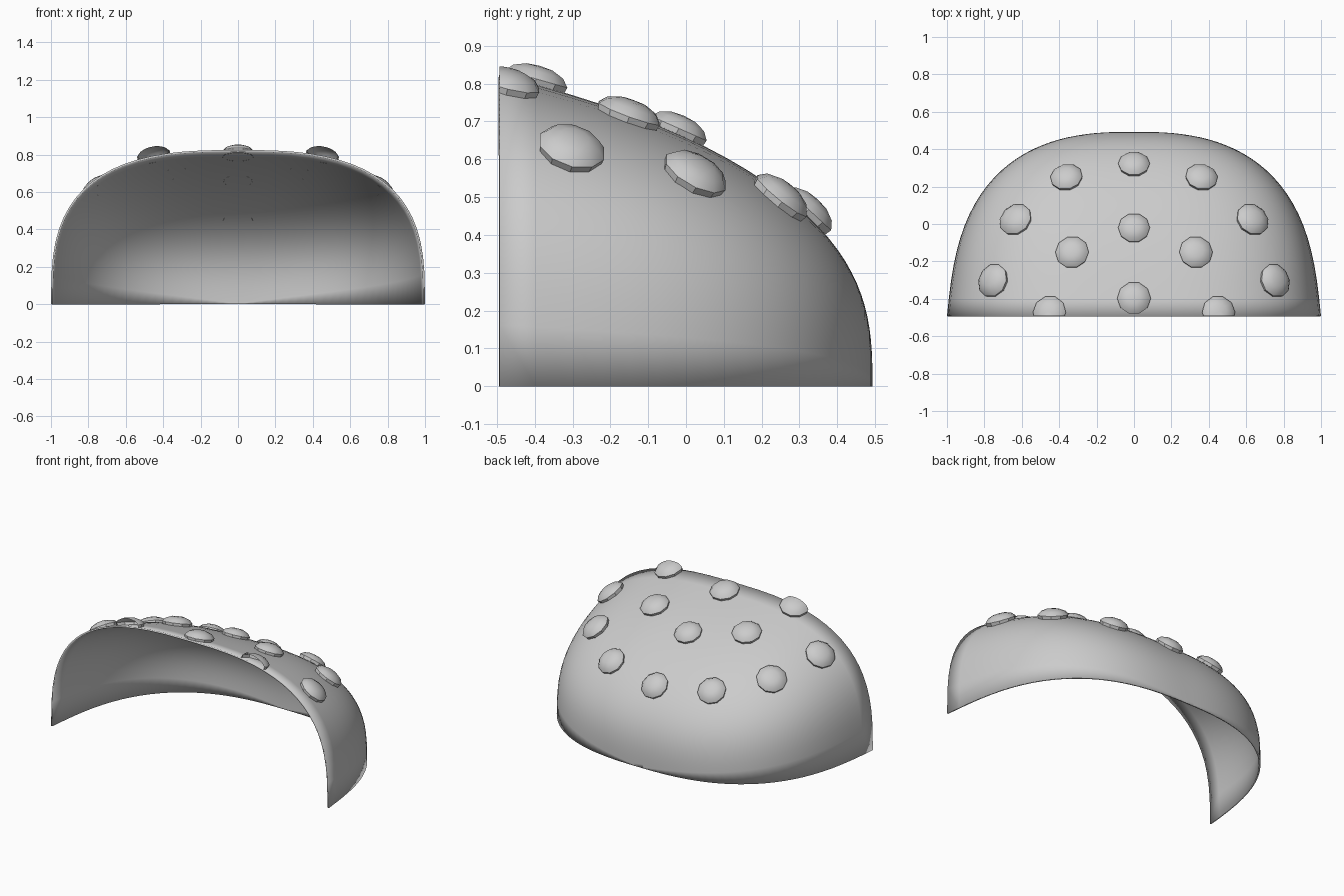
import bpy, bmesh, math
from mathutils import Vector

if "Cube" in bpy.data.objects:
    bpy.data.objects.remove(bpy.data.objects["Cube"])

BACK, LEN = -0.493, 0.986

mat = bpy.data.materials.new("light grey")
mat.diffuse_color = (0.6, 0.6, 0.6, 1)
mat.use_nodes = True
mat.node_tree.nodes["Principled BSDF"].inputs["Base Color"].default_value = mat.diffuse_color


def width(t):
    return (1 - 0.1 * t) * (1 - t ** 3) ** (1 / 2.6)


def height(t):
    return 0.825 * (1 - 0.33 * t) * (1 - t ** 3) ** (1 / 2.9)


def surface(x, y):
    t = (y - BACK) / LEN
    s = min(abs(x) / width(max(t, 0)), 1)
    return Vector((x, y, height(max(t, 0)) * (1 - s ** 2.8) ** (1 / 3)))


def finish(bm, name, angle):
    me = bpy.data.meshes.new(name)
    bm.to_mesh(me)
    bm.free()
    ob = bpy.data.objects.new(name, me)
    bpy.context.collection.objects.link(ob)
    me.materials.append(mat)
    bpy.ops.object.select_all(action='DESELECT')
    ob.select_set(True)
    bpy.context.view_layer.objects.active = ob
    bpy.ops.object.shade_smooth_by_angle(angle=math.radians(angle))
    return ob


# Rounded cap shell: arched sections shrinking toward the closed back
bm = bmesh.new()
N, M = 28, 36
rows = []
for k in range(N):
    t = 1 - (1 - k / N) ** 2.8
    w, h = width(t), height(t)
    row = []
    for j in range(M + 1):
        a = (j / M * 2 - 1) * math.pi / 2
        x = math.copysign(abs(math.sin(a)) ** (2 / 2.8), a) * w
        z = max(math.cos(a), 0) ** (2 / 3) * h if 0 < j < M else 0
        row.append(bm.verts.new((x, BACK + LEN * t, z)))
    rows.append(row)
for r0, r1 in zip(rows, rows[1:]):
    for j in range(M):
        bm.faces.new((r0[j], r1[j], r1[j + 1], r0[j + 1]))
bm.faces.new(list(reversed(rows[-1])))
bmesh.ops.recalc_face_normals(bm, faces=bm.faces)
top = max(bm.faces, key=lambda f: f.calc_center_median().z)
if top.normal.z < 0:
    bmesh.ops.reverse_faces(bm, faces=bm.faces)
shell = finish(bm, "cap_shell", 40)
sol = shell.modifiers.new("thickness", 'SOLIDIFY')
sol.thickness, sol.offset = 0.01, -1


# Low faceted studs standing on the shell
def stud(x, y, r, name):
    p, e = surface(x, y), 0.02
    dx = surface(x + e, y) - surface(x - e, y)
    dy = surface(x, y + e) - surface(x, y - e)
    n = dx.cross(dy).normalized()
    u = dx.normalized()
    v = n.cross(u)
    bm = bmesh.new()
    rings = []
    for k, z in ((0.93, -0.012), (1.0, 0.014), (0.8, 0.034), (0.42, 0.047)):
        rings.append([bm.verts.new(p + n * z + (u * math.cos(a) + v * math.sin(a)) * r * k)
                      for a in (i * math.tau / 10 for i in range(10))])
    tip = bm.verts.new(p + n * 0.05)
    for a, b in zip(rings, rings[1:]):
        for i in range(10):
            j = (i + 1) % 10
            bm.faces.new((a[i], a[j], b[j], b[i]))
    for i in range(10):
        bm.faces.new((rings[-1][i], rings[-1][(i + 1) % 10], tip))
    # trim flush with the open front
    bmesh.ops.bisect_plane(bm, geom=bm.verts[:] + bm.edges[:] + bm.faces[:],
                           plane_co=(0, BACK, 0), plane_no=(0, -1, 0), clear_outer=True)
    finish(bm, name, 30)


for i, (x, y, r) in enumerate([(0, 0.315, 0.085), (0, -0.025, 0.085), (0, -0.4, 0.09),
                               (0.36, 0.245, 0.087), (0.63, 0.02, 0.092),
                               (0.33, -0.155, 0.09), (0.75, -0.305, 0.092),
                               (0.45, -0.475, 0.09)]):
    for s in ((1, -1) if x else (1,)):
        stud(x * s, y, r, f"stud_{i}_{'right' if s > 0 else 'left'}")
